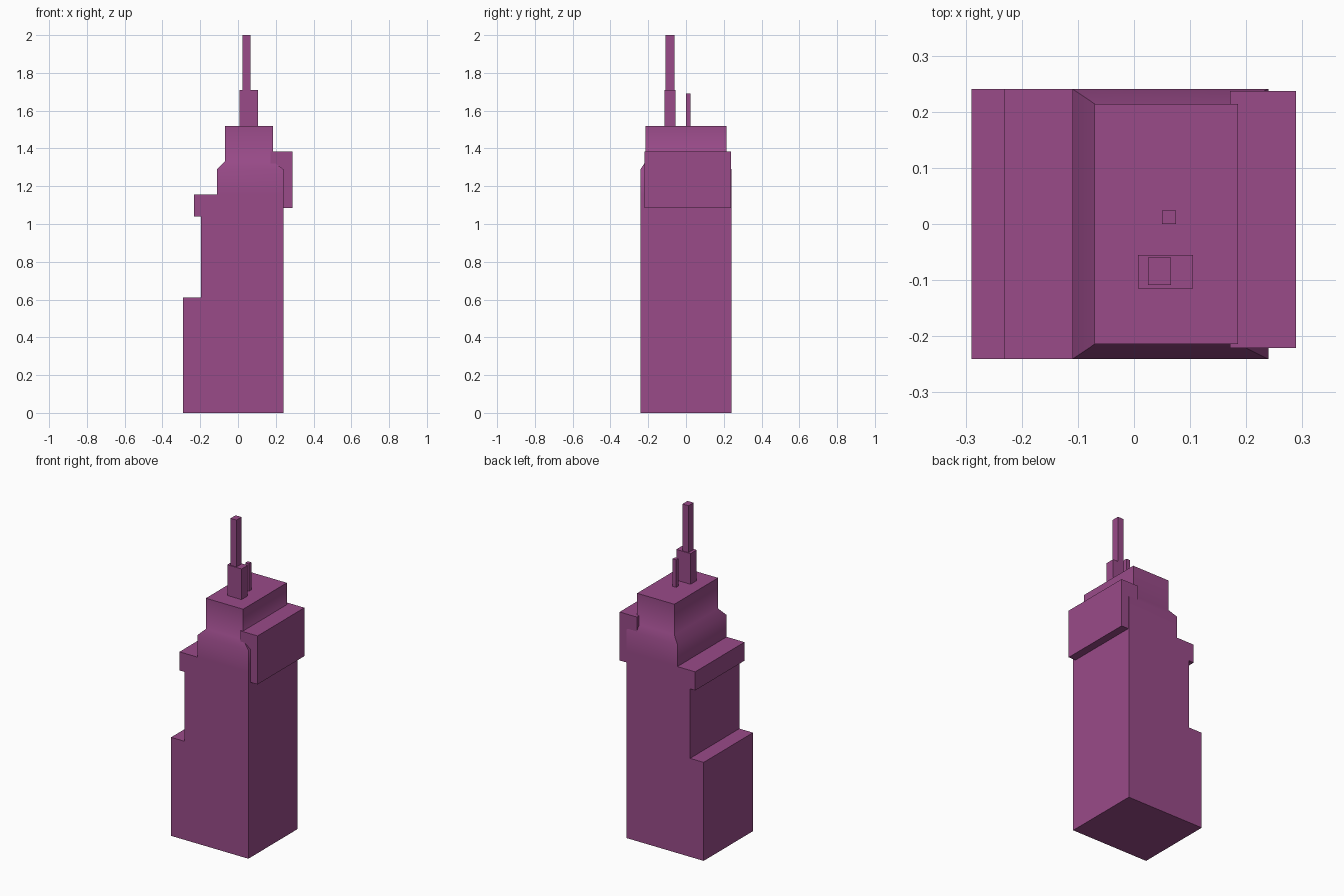
import bpy, bmesh, math

if "Cube" in bpy.data.objects:
    bpy.data.objects.remove(bpy.data.objects["Cube"], do_unlink=True)

# Single wall colour
plum = bpy.data.materials.new("plum")
plum.use_nodes = True
COLOUR = (0.32, 0.07, 0.25, 1)
plum.diffuse_color = COLOUR
plum.node_tree.nodes["Principled BSDF"].inputs["Base Color"].default_value = COLOUR


def finish(name, bm):
    bmesh.ops.recalc_face_normals(bm, faces=bm.faces)
    mesh = bpy.data.meshes.new(name)
    bm.to_mesh(mesh)
    bm.free()
    mesh.materials.append(plum)
    obj = bpy.data.objects.new(name, mesh)
    bpy.context.collection.objects.link(obj)
    return obj


def box(name, xs, ys, zs):
    bm = bmesh.new()
    bmesh.ops.create_cube(bm, size=1)
    for v in bm.verts:
        for axis, (low, high) in enumerate((xs, ys, zs)):
            v.co[axis] = low if v.co[axis] < 0 else high
    return finish(name, bm)


def raise_top(bm, face, xs, ys, z):
    """Extrude a face upwards into the given rectangle; return the new top."""
    cx = face.calc_center_median().x
    top = bmesh.ops.extrude_discrete_faces(bm, faces=[face])["faces"][0]
    for v in top.verts:
        v.co = (xs[v.co.x > cx], ys[v.co.y > 0], z)
    return top


# Tower: stepped side profile swept front to back
DEPTH = (-0.241, 0.241)
profile = [(-0.29, 0), (0.24, 0), (0.24, 1.155), (-0.11, 1.155), (-0.232, 1.155),
           (-0.232, 1.04), (-0.197, 1.04), (-0.197, 0.61), (-0.29, 0.61)]
bm = bmesh.new()
front = bm.faces.new([bm.verts.new((x, DEPTH[0], z)) for x, z in profile])
swept = bmesh.ops.extrude_face_region(bm, geom=[front], use_keep_orig=True)["geom"]
for v in swept:
    if isinstance(v, bmesh.types.BMVert):
        v.co.y = DEPTH[1]
bmesh.ops.recalc_face_normals(bm, faces=bm.faces)

# Upper storeys, sloping shoulder and crown grow from the roof
roof = max((f for f in bm.faces if f.normal.z > 0.9), key=lambda f: f.calc_center_median().x
           + 10 * f.calc_center_median().z)
CROWN_X, CROWN_Y = (-0.07, 0.185), (-0.214, 0.214)
for xs, ys, z in (((-0.11, 0.24), DEPTH, 1.29),
                  (CROWN_X, CROWN_Y, 1.33),
                  (CROWN_X, CROWN_Y, 1.52)):
    roof = raise_top(bm, roof, xs, ys, z)
tower = finish("tower", bm)
bpy.ops.object.select_all(action="DESELECT")
tower.select_set(True)
bpy.context.view_layer.objects.active = tower
bpy.ops.object.shade_smooth_by_angle(angle=math.radians(60))

# Overhanging side block and roof masts
box("side_block", (0.171, 0.289), (-0.221, 0.237), (1.085, 1.385))
box("mast_base", (0.007, 0.105), (-0.115, -0.055), (1.52, 1.71))
box("mast", (0.025, 0.066), (-0.109, -0.06), (1.71, 2))
box("small_mast", (0.05, 0.075), (0, 0.024), (1.52, 1.69))
